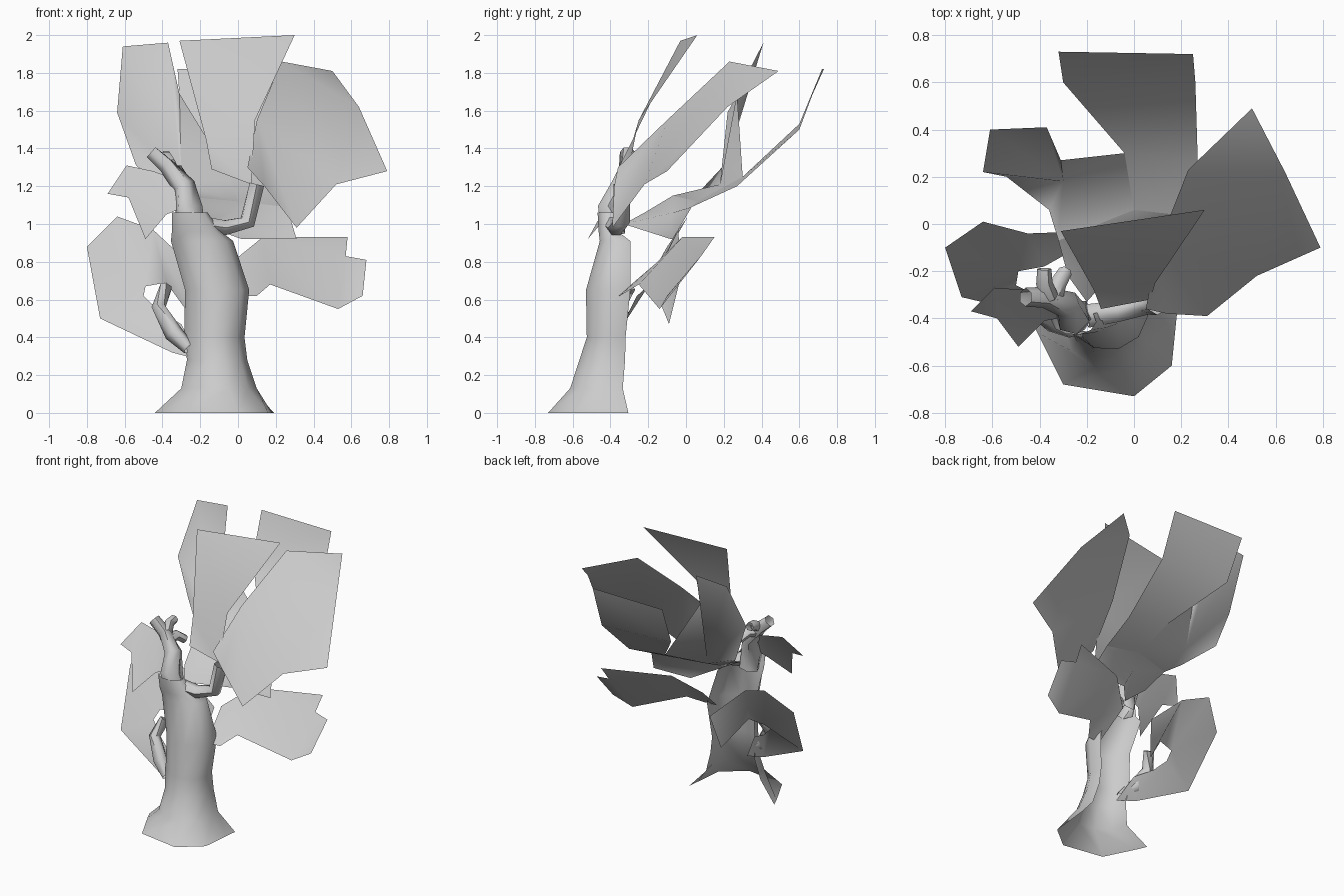
import bpy
import bmesh
import math
from mathutils import Vector

default_cube = bpy.data.objects.get("Cube")
if default_cube:
    bpy.data.objects.remove(default_cube, do_unlink=True)


def make_material(name, colour):
    material = bpy.data.materials.new(name)
    material.use_nodes = True
    material.diffuse_color = colour
    material.node_tree.nodes["Principled BSDF"].inputs["Base Color"].default_value = colour
    return material


pale_grey = make_material("pale_grey", (.6, .6, .6, 1))


def finish(bm, name):
    """Turn the bmesh into a smooth-shaded object."""
    mesh = bpy.data.meshes.new(name)
    bm.to_mesh(mesh)
    bm.free()
    mesh.materials.append(pale_grey)
    part = bpy.data.objects.new(name, mesh)
    bpy.context.collection.objects.link(part)
    bpy.ops.object.select_all(action="DESELECT")
    part.select_set(True)
    bpy.context.view_layer.objects.active = part
    bpy.ops.object.shade_smooth_by_angle(angle=math.radians(60))
    return part


def loft(name, rings, wrap):
    """Skin a list of equal rings, joining last point to first when wrapped."""
    bm = bmesh.new()
    loops = [[bm.verts.new(point) for point in ring] for ring in rings]
    count = len(rings[0])
    for lower, upper in zip(loops, loops[1:]):
        for i in range(count if wrap else count - 1):
            j = (i + 1) % count
            bm.faces.new((lower[i], lower[j], upper[j], upper[i]))
    return finish(bm, name)


def limb(name, path, sides=6):
    """Tapered open-ended branch along a path of (x, y, z, radius) points."""
    centres = [Vector(point[:3]) for point in path]
    rings = []
    for i, centre in enumerate(centres):
        before = centres[max(i - 1, 0)]
        after = centres[min(i + 1, len(centres) - 1)]
        turn = (after - before).to_track_quat("Z", "Y")
        radius = path[i][3]
        angles = [math.tau * side / sides for side in range(sides)]
        rings.append([centre + turn @ Vector((math.cos(a) * radius, math.sin(a) * radius, 0))
                      for a in angles])
    return loft(name, rings, wrap=True)


def leaf(name, outline, hub=None):
    """Single thin leaf sheet from its outline, fanned around a hub if one is given."""
    bm = bmesh.new()
    rim = [bm.verts.new(point) for point in outline]
    if hub:
        middle = bm.verts.new(hub)
        for start, end in zip(rim, rim[1:] + rim[:1]):
            bm.faces.new((middle, start, end))
    else:
        face = bm.faces.new(rim)
        bmesh.ops.triangulate(bm, faces=[face], quad_method="BEAUTY", ngon_method="BEAUTY")
    return finish(bm, name)


# Trunk: shell open at the back, root flare then oval arcs (z, x, y, x radius, y radius)
root_outline = [(-.44, -.39), (-.41, -.46), (-.3, -.68), (0, -.73),
                (.16, -.6), (.18, -.4), (.19, -.305)]
arc = [math.radians(180 + 210 * i / (len(root_outline) - 1)) for i in range(len(root_outline))]
trunk_rings = [[(x, y, 0) for x, y in root_outline]]
for z, x, y, rx, ry in [(.13, -.1, -.43, .2, .19), (.28, -.11, -.405, .16, .165),
                        (.4, -.125, -.39, .16, .14), (.65, -.11, -.375, .17, .16),
                        (.91, -.19, -.35, .165, .11), (.96, -.22, -.395, .13, .07),
                        (1.06, -.255, -.41, .095, .06)]:
    trunk_rings.append([(x + rx * math.cos(a), y + ry * math.sin(a), z) for a in arc])
loft("trunk", trunk_rings, wrap=False)

# Branches
limb("upper_branch", [(-.24, -.385, .95, .07), (-.26, -.395, 1.08, .075), (-.285, -.34, 1.2, .06),
                      (-.38, -.31, 1.31, .045), (-.46, -.31, 1.38, .04)])
limb("upper_twig", [(-.34, -.31, 1.27, .04), (-.32, -.25, 1.28, .035), (-.29, -.2, 1.24, .03)])
limb("rear_twig", [(-.36, -.31, 1.31, .04), (-.38, -.25, 1.35, .035), (-.38, -.19, 1.36, .03)])
limb("leaf_branch", [(-.2, -.39, 1, .05), (-.07, -.37, .98, .045),
                     (.05, -.34, 1.01, .045), (.1, -.34, 1.21, .045)])
limb("lower_branch", [(-.26, -.45, .34, .035), (-.34, -.41, .42, .05),
                      (-.42, -.36, .56, .04), (-.38, -.3, .67, .035)])

# Crown leaves
leaf("top_leaf", [(-.31, -.03, 1.97), (.3, .06, 2), (.09, -.25, 1.55),
                  (.07, -.32, 1.21), (-.14, -.36, 1.29), (-.17, -.28, 1.45)])
leaf("large_left_leaf", [(.23, .23, 1.86), (.5, .49, 1.81), (.64, .22, 1.62), (.79, -.1, 1.28),
                         (.52, -.22, 1.21), (.31, -.39, .98), (.14, -.38, 1.2),
                         (.05, -.36, 1.3), (.1, -.1, 1.55)])
leaf("back_leaf", [(-.32, .73, 1.82), (.25, .72, 1.82), (.26, .6, 1.5), (.27, .27, 1.2),
                   (.26, .03, 1.09), (0, .06, 1.12), (-.04, .3, 1.25), (-.3, .6, 1.53)])
leaf("back_right_leaf", [(-.61, .4, 1.94), (-.37, .41, 1.96), (-.31, .27, 1.69), (-.04, .3, 1.25),
                         (0, .06, 1.12), (-.32, -.07, 1.15), (-.36, .06, 1.16),
                         (-.54, .2, 1.31), (-.64, .22, 1.59)], hub=(-.3, .18, 1.21))
leaf("crown_base_leaf", [(-.2, -.33, 1), (-.28, -.22, 1.06), (-.32, -.07, 1.15), (0, .06, 1.12),
                         (.26, .03, 1.09), (.31, -.07, .92), (.02, -.08, .92)],
     hub=(-.05, -.07, 1.06))
leaf("small_right_leaf", [(-.69, -.37, 1.16), (-.59, -.27, 1.31), (-.45, -.28, 1.28),
                          (-.28, -.34, 1.22), (-.26, -.39, 1.1), (-.38, -.41, 1.05),
                          (-.49, -.52, .92), (-.58, -.4, 1.14)])

# Low leaves on both sides of the trunk
leaf("low_left_leaf", [(.58, .15, .93), (.57, .08, .83), (.68, .06, .81), (.66, -.1, .62),
                       (.53, -.14, .55), (.17, -.25, .68), (.1, -.35, .62),
                       (0, -.36, .62), (-.03, -.15, .8), (.13, -.02, .93)])
leaf("low_right_leaf", [(-.8, -.1, .88), (-.64, .01, 1.04), (-.45, -.04, .97), (-.17, -.03, .71),
                        (-.22, -.09, .47), (-.38, -.18, .69), (-.49, -.2, .67),
                        (-.5, -.26, .62), (-.42, -.3, .54), (-.3, -.36, .47),
                        (-.2, -.42, .28), (-.35, -.4, .32), (-.73, -.31, .5)])
